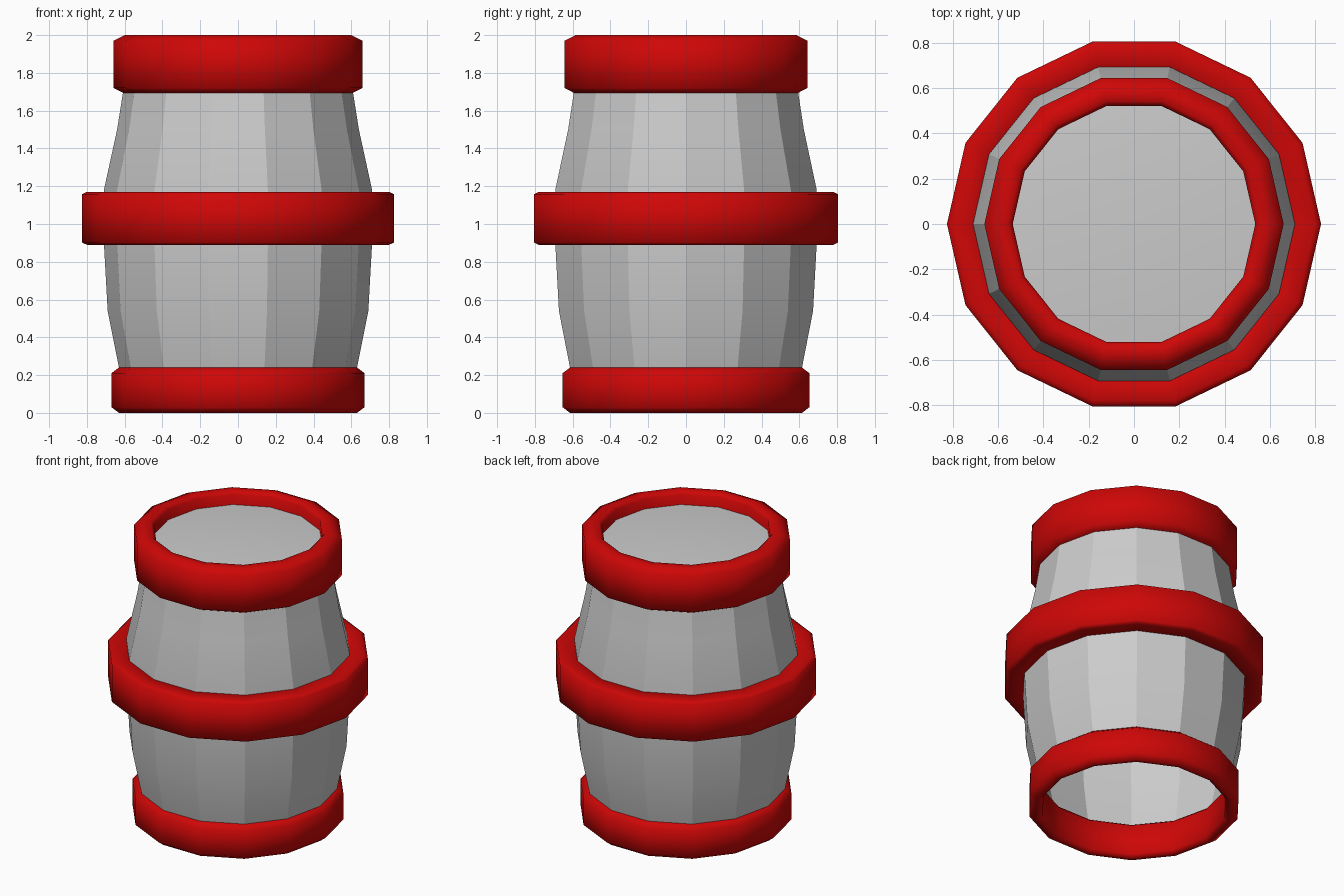
import bpy, bmesh
from math import sin, cos, tau, radians

if "Cube" in bpy.data.objects:
    bpy.data.objects.remove(bpy.data.objects["Cube"])

SIDES = 14

red = bpy.data.materials.new("red_paint")
red.diffuse_color = (0.62, 0.002, 0.002, 1)
red.use_nodes = True
red.node_tree.nodes["Principled BSDF"].inputs["Base Color"].default_value = red.diffuse_color


def lathe(name, profile, closed=False, material=None, angle=30):
    """Spin an (r, z) profile round the z axis; r = 0 points become poles."""
    bm = bmesh.new()
    rows = []
    for r, z in profile:
        if r == 0:
            rows.append([bm.verts.new((0, 0, z))] * SIDES)
        else:
            rows.append([bm.verts.new((r * cos(tau * i / SIDES), r * sin(tau * i / SIDES), z))
                         for i in range(SIDES)])
    pairs = list(zip(rows, rows[1:]))
    if closed:
        pairs.append((rows[-1], rows[0]))
    for a, b in pairs:
        for i in range(SIDES):
            j = (i + 1) % SIDES
            # profiles run upwards on the outside, so this order faces outwards
            bm.faces.new(list(dict.fromkeys((a[i], a[j], b[j], b[i]))))
    if closed:
        bmesh.ops.recalc_face_normals(bm, faces=bm.faces)
    mesh = bpy.data.meshes.new(name)
    bm.to_mesh(mesh)
    bm.free()
    obj = bpy.data.objects.new(name, mesh)
    bpy.context.collection.objects.link(obj)
    if material:
        mesh.materials.append(material)
    bpy.ops.object.select_all(action='DESELECT')
    obj.select_set(True)
    bpy.context.view_layer.objects.active = obj
    bpy.ops.object.shade_smooth_by_angle(angle=radians(angle))
    return obj


def hoop(name, inner, outer, z0, z1, cx, cz):
    """Band with softly rounded edges, cx wide and cz high."""
    lip = 0.02
    lathe(name, [(inner, z0 + lip), (inner + lip, z0), (outer - cx, z0), (outer, z0 + cz),
                 (outer, z1 - cz), (outer - cx, z1), (inner + lip, z1), (inner, z1 - lip)],
          closed=True, material=red, angle=75)


# Barrel body: open-bottomed faceted shell with a recessed, shallow domed lid
lathe("barrel_body", [(0.62, 0.2), (0.63, 0.24), (0.69, 0.54), (0.71, 0.9),
                      (0.71, 1.18), (0.64, 1.5), (0.61, 1.69), (0.56, 1.97),
                      (0.54, 1.97), (0.54, 1.91), (0, 1.95)], angle=24)

# Three hoops
hoop("top_hoop", 0.535, 0.66, 1.69, 2.0, 0.06, 0.03)
hoop("middle_hoop", 0.69, 0.825, 0.89, 1.17, 0.025, 0.012)
hoop("bottom_hoop", 0.585, 0.67, 0.0, 0.24, 0.04, 0.03)
